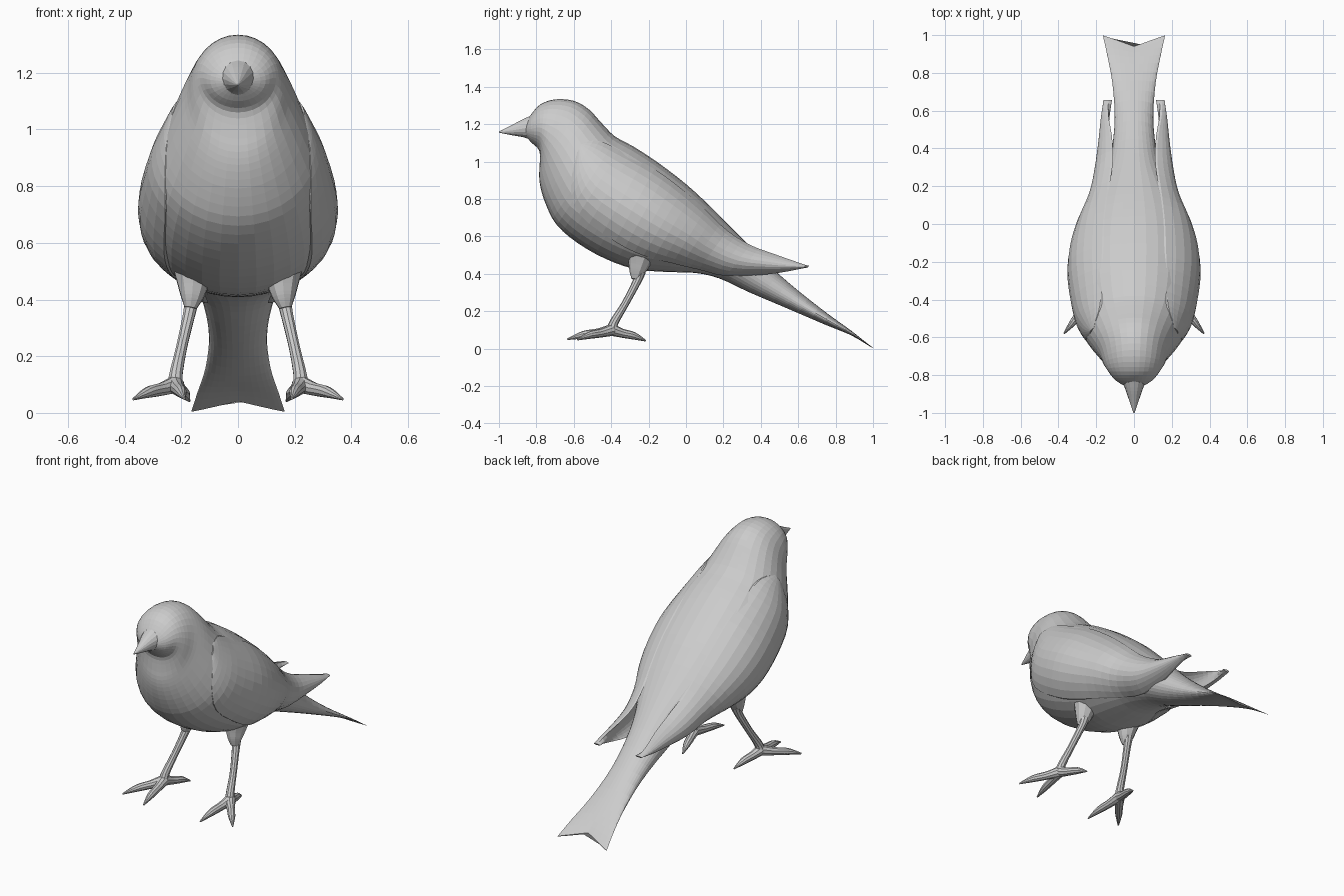
import bpy, math
from mathutils import Vector

if "Cube" in bpy.data.objects:
    bpy.data.objects.remove(bpy.data.objects["Cube"])


def smooth(rows, n):
    """Catmull-Rom interpolation between rows of numbers."""
    out = []
    for i in range(len(rows) - 1):
        a, b, c, d = (rows[max(0, min(len(rows) - 1, k))] for k in (i - 1, i, i + 1, i + 2))
        for s in range(n):
            t = s / n
            out.append([0.5 * (2 * q + (r - p) * t + (2 * p - 5 * q + 4 * r - u) * t * t
                               + (3 * q - p - 3 * r + u) * t ** 3)
                        for p, q, r, u in zip(a, b, c, d)])
    return out + [list(rows[-1])]


def loft(name, rings, mirror=False):
    """Skin a list of equal-length point rings and cap both ends."""
    n = len(rings[0])
    faces = [(i * n + j, i * n + (j + 1) % n, (i + 1) * n + (j + 1) % n, (i + 1) * n + j)
             for i in range(len(rings) - 1) for j in range(n)]
    faces += [tuple(range(n))[::-1], tuple(range((len(rings) - 1) * n, len(rings) * n))]
    me = bpy.data.meshes.new(name)
    me.from_pydata([p for r in rings for p in r], [], faces)
    ob = bpy.data.objects.new(name, me)
    bpy.context.collection.objects.link(ob)
    bpy.context.view_layer.objects.active = ob
    bpy.ops.object.mode_set(mode='EDIT')
    bpy.ops.mesh.select_all(action='SELECT')
    bpy.ops.mesh.normals_make_consistent(inside=False)
    bpy.ops.object.mode_set(mode='OBJECT')
    if mirror:
        ob.modifiers.new("mirror", 'MIRROR').use_mirror_merge = False
    return ob


def tube(name, pts, mirror=True, sides=10, n=4):
    """Round tapered tube through (x, y, z, radius) points."""
    rows = smooth(pts, n)
    cs = [Vector(r[:3]) for r in rows]
    rings = []
    for i, r in enumerate(rows):
        d = (cs[min(i + 1, len(cs) - 1)] - cs[max(i - 1, 0)]).normalized()
        u = d.cross(Vector((1, 0, 0)) if abs(d.x) < 0.8 else Vector((0, 0, 1))).normalized()
        v = d.cross(u)
        rings.append([cs[i] + max(r[3], 0.002) * (u * math.cos(k * math.tau / sides)
                      + v * math.sin(k * math.tau / sides)) for k in range(sides)])
    return loft(name, rings, mirror)


def on_ring(r, a, scale=1.0):
    """Point at angle a on a tilted ellipse: top y, z, bottom y, z, half width."""
    c = math.cos(a) * scale
    return Vector((r[4] * scale * math.sin(a),
                   (r[0] + r[2]) / 2 + (r[0] - r[2]) / 2 * c,
                   (r[1] + r[3]) / 2 + (r[1] - r[3]) / 2 * c))


# Head, body and tail: top y, z, bottom y, z, half width, tail notch
body = [
    (-.860, 1.20, -.860, 1.14, .045, 0),
    (-.830, 1.25, -.825, 1.10, .098, 0),
    (-.780, 1.305, -.785, 1.06, .135, 0),
    (-.700, 1.333, -.782, .99, .160, 0),
    (-.600, 1.325, -.785, .92, .180, 0),
    (-.520, 1.280, -.775, .85, .210, 0),
    (-.450, 1.205, -.745, .76, .248, 0),
    (-.380, 1.135, -.690, .66, .288, 0),
    (-.280, 1.080, -.580, .565, .318, 0),
    (-.150, .995, -.430, .48, .333, 0),
    (.000, .880, -.270, .425, .322, 0),
    (.120, .770, -.100, .410, .280, 0),
    (.240, .650, .050, .405, .210, 0),
    (.340, .550, .180, .375, .150, 0),
    (.450, .440, .330, .305, .118, 0),
    (.600, .310, .530, .220, .102, 0),
    (.760, .185, .740, .130, .115, 0),
    (.900, .085, .890, .065, .142, .3),
    (1.00, .008, .998, .001, .165, 1),
]
rings = []
for r in smooth(body, 3):
    ring = []
    for k in range(32):
        a = k * math.tau / 32
        p = on_ring(r, a)
        m = r[5] * (1 - abs(math.sin(a)))
        ring.append(p + Vector((0, -.06 * m, .04 * m)))
    rings.append(ring)
loft("body", rings)

# Folded wings: same ellipse rows plus start and end angle, leaving the body at the tip
wing = [
    (-.470, 1.23, -.750, .78, .235, 64, 80),
    (-.420, 1.175, -.720, .71, .270, 44, 108),
    (-.330, 1.105, -.640, .61, .310, 34, 124),
    (-.150, .995, -.430, .48, .342, 30, 130),
    (.000, .880, -.270, .425, .332, 30, 133),
    (.120, .770, -.100, .410, .292, 32, 138),
    (.240, .655, .050, .400, .235, 36, 145),
    (.360, .575, .200, .370, .205, 37, 145),
    (.480, .530, .400, .375, .183, 45, 138),
    (.590, .495, .540, .390, .170, 60, 122),
    (.662, .452, .648, .425, .157, 70, 110),
]
rings = []
for r in smooth(wing, 3):
    angs = [math.radians(r[5] + (r[6] - r[5]) * k / 10) for k in range(11)]
    outer = [on_ring(r, a, 1 + .03 * math.sin(math.pi * k / 10)) for k, a in enumerate(angs)]
    inner = [on_ring(r, a) - Vector((.012 + .028 * math.sin(math.pi * k / 10), 0, 0))
             for k, a in enumerate(angs)]
    rings.append(outer + inner[::-1])
loft("wings", rings, True)

# Beak
tube("beak", [(0, -.80, 1.18, .080), (0, -.86, 1.178, .052),
              (0, -.93, 1.167, .027), (0, -1.0, 1.158, .003)], False, 16)

# Thighs and shanks
tube("thighs", [(.155, -.235, .53, .085), (.158, -.25, .46, .060),
                (.162, -.262, .41, .042), (.168, -.27, .37, .022)])
tube("shanks", [(.163, -.245, .41, .030), (.170, -.262, .36, .023),
                (.197, -.325, .24, .020), (.218, -.385, .14, .024), (.222, -.395, .095, .030)])

# Toes fan out from the ankle
ankle = Vector((.222, -.395, .10))
for name, tip in (("outer_toes", (.37, -.58, .048)), ("front_toes", (.19, -.635, .05)),
                  ("back_toes", (.172, -.215, .042))):
    tip = Vector(tip)
    path = [(*ankle.lerp(tip, t), r) for t, r in ((0, .032), (.3, .024), (.65, .02), (1, .004))]
    path[2] = (*path[2][:2], path[2][2] + .006, path[2][3])
    tube(name, path)
